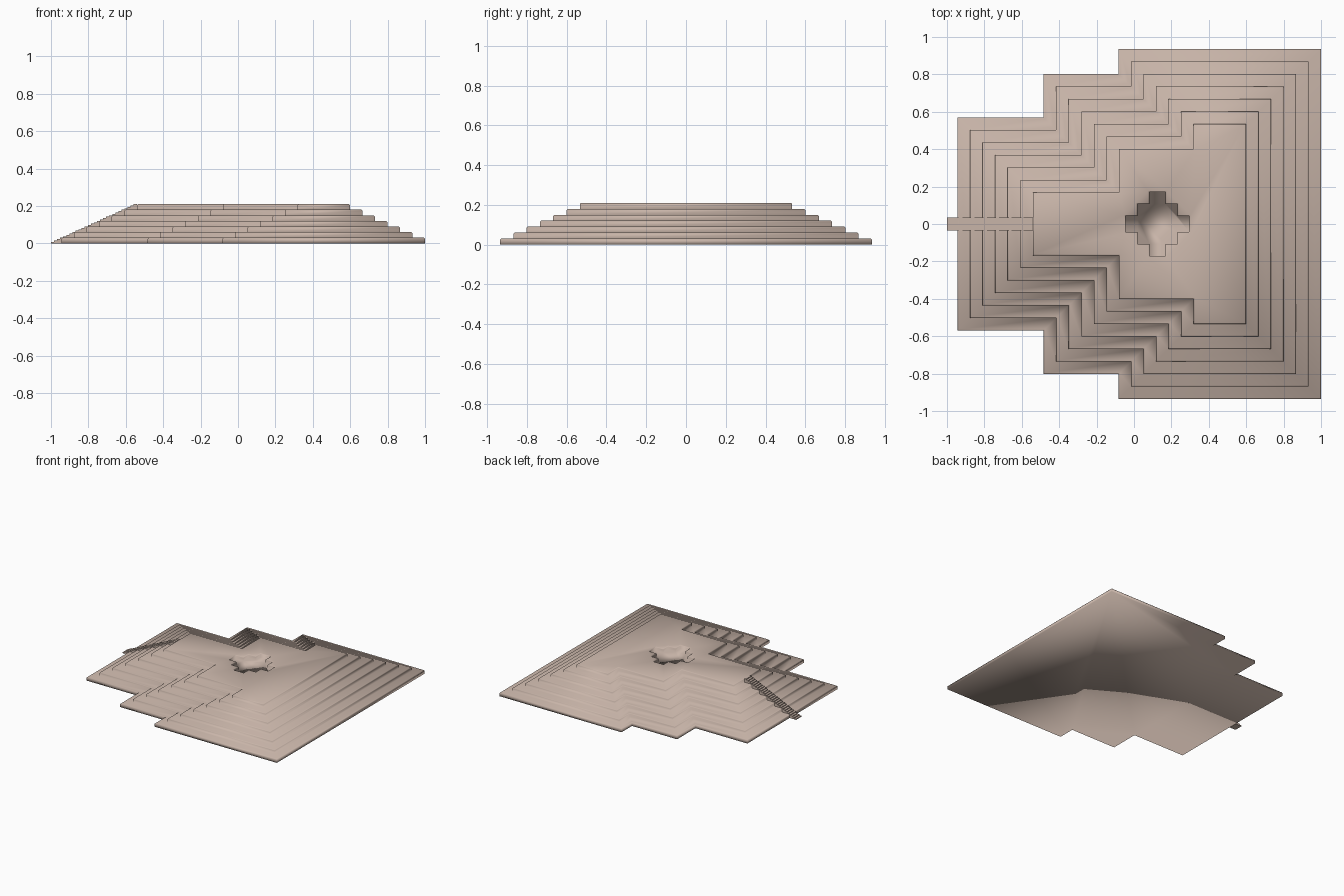
import bpy, bmesh

if "Cube" in bpy.data.objects:
    bpy.data.objects.remove(bpy.data.objects["Cube"])

TIERS, RISE, INSET, RIM = 7, 0.03, 0.067, 0.006
TOP = TIERS * RISE

stone = bpy.data.materials.new("pale_sandstone")
stone.diffuse_color = (0.58, 0.46, 0.395, 1)
stone.use_nodes = True
stone.node_tree.nodes["Principled BSDF"].inputs["Base Color"].default_value = stone.diffuse_color


def platform_outline(d):
    """Stepped plan, shrunk by d on every side (counter-clockwise)."""
    low = [(-0.943 + d, -0.57 + d), (-0.483 + d, -0.57 + d),
           (-0.483 + d, -0.803 + d), (-0.083 + d, -0.803 + d),
           (-0.083 + d, -0.936 + d), (1 - d, -0.936 + d)]
    return low + [(x, -y) for x, y in reversed(low)]


def pit_outline(o):
    """Stepped cross, grown by o on every side (counter-clockwise)."""
    a, b, c = 0.17 + o, 0.107 + o, 0.043 + o
    quarter = [(a, c), (b, c), (b, b), (c, b), (c, a)]
    pts = []
    for _ in range(4):
        pts += quarter
        quarter = [(-y, x) for x, y in quarter]
    return [(0.125 + x, y) for x, y in pts]


def add_ring(bm, outline, z):
    return [bm.verts.new((x, y, z)) for x, y in outline]


def bridge(bm, lower, upper):
    n = len(lower)
    for i in range(n):
        j = (i + 1) % n
        bm.faces.new((lower[i], lower[j], upper[j], upper[i]))


def finish(bm, name, smooth):
    bmesh.ops.recalc_face_normals(bm, faces=bm.faces)
    for f in bm.faces:
        f.smooth = smooth
    mesh = bpy.data.meshes.new(name)
    bm.to_mesh(mesh)
    bm.free()
    mesh.materials.append(stone)
    obj = bpy.data.objects.new(name, mesh)
    bpy.context.collection.objects.link(obj)
    return obj


# Terraced platform: wall, narrow chamfer and tread for each tier
bm = bmesh.new()
rings = []
for k in range(TIERS):
    d, z = k * INSET, k * RISE
    for off, h in ((0, 0), (0, RISE - RIM), (RIM, RISE)):
        rings.append(add_ring(bm, platform_outline(d + off), z + h))
for lower, upper in zip(rings, rings[1:]):
    bridge(bm, lower, upper)
bm.faces.new(list(reversed(rings[0])))

# Sunken cross-shaped pit in the top deck
pit = [add_ring(bm, pit_outline(o), z)
       for o, z in ((RIM, TOP), (0, TOP - RIM), (0, TOP - RISE))]
for outer, inner in zip(pit, pit[1:]):
    bridge(bm, outer, inner)
bm.faces.new(pit[-1])

# Top deck between the outer rim and the pit
border = []
for ring in (rings[-1], pit[0]):
    for i, v in enumerate(ring):
        border.append(bm.edges.get((v, ring[(i + 1) % len(ring)])))
bmesh.ops.triangle_fill(bm, edges=border, use_beauty=True, normal=(0, 0, 1))
finish(bm, "terraced_platform", True)

# Narrow staircase up the left side
STEPS, X0, X1, HALF = 28, -1.0, -0.541, 0.034
profile = [(X0, 0)]
for i in range(STEPS):
    x = X0 + (X1 - X0) * i / STEPS
    z = TOP * (i + 1) / STEPS
    profile += [(x, z), (X0 + (X1 - X0) * (i + 1) / STEPS, z)]
profile = profile[1:] + [(X1, 0), (X0, 0)]
bm = bmesh.new()
near = [bm.verts.new((x, -HALF, z)) for x, z in profile]
far = [bm.verts.new((x, HALF, z)) for x, z in profile]
bridge(bm, near, far)
bm.faces.new(near)
bm.faces.new(list(reversed(far)))
finish(bm, "staircase", False)
